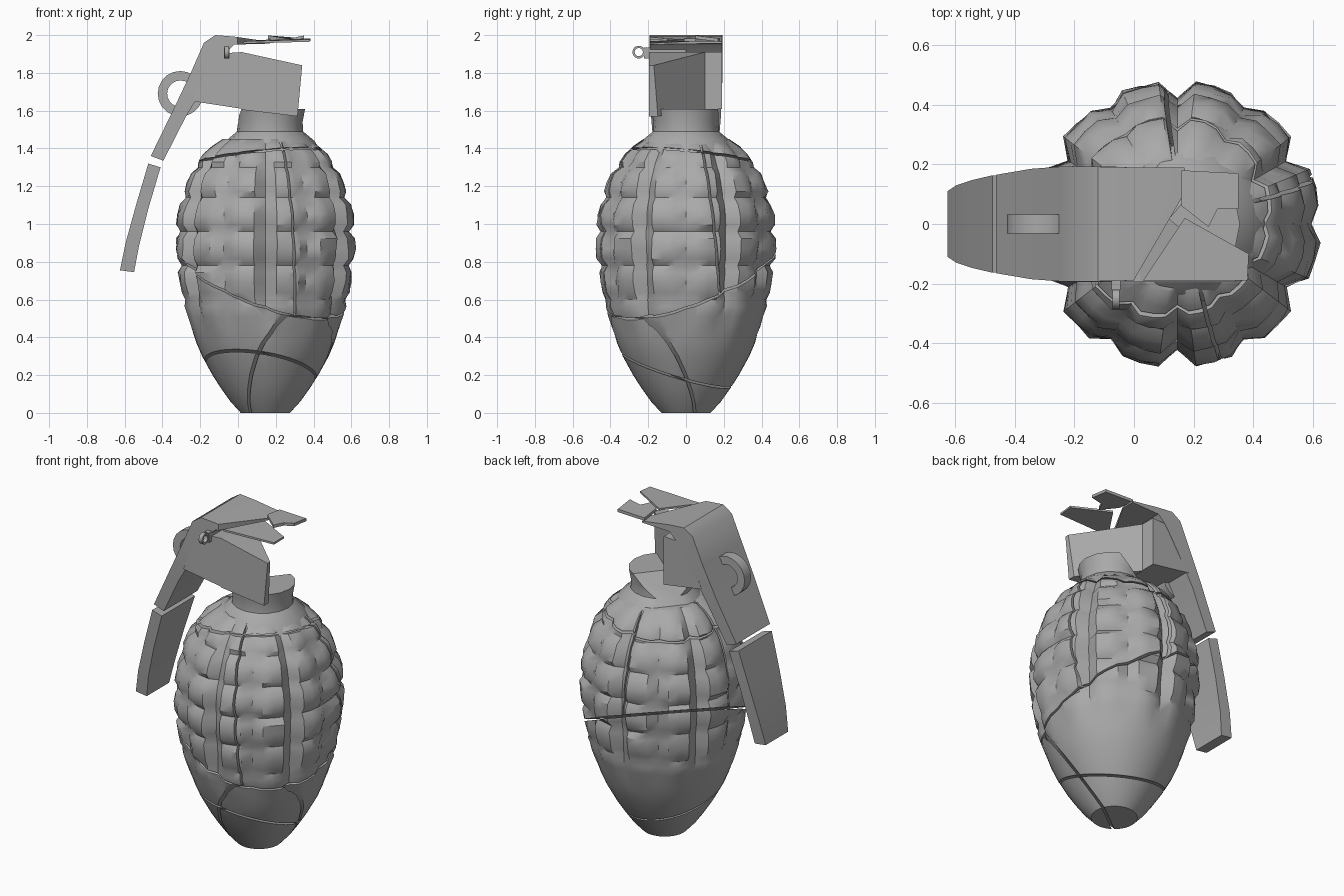
import bpy, bmesh, math, random
from mathutils import Vector

random.seed(4)
if "Cube" in bpy.data.objects:
    bpy.data.objects.remove(bpy.data.objects["Cube"])

grey = bpy.data.materials.new("cast_iron_grey")
grey.use_nodes = True
grey.diffuse_color = (0.4, 0.4, 0.4, 1)
grey.node_tree.nodes["Principled BSDF"].inputs["Base Color"].default_value = (0.4, 0.4, 0.4, 1)

CX = 0.145


def finish(name, bm, angle=35):
    bmesh.ops.recalc_face_normals(bm, faces=bm.faces)
    mesh = bpy.data.meshes.new(name)
    bm.to_mesh(mesh)
    bm.free()
    mesh.materials.append(grey)
    obj = bpy.data.objects.new(name, mesh)
    bpy.context.collection.objects.link(obj)
    bpy.ops.object.select_all(action="DESELECT")
    obj.select_set(True)
    bpy.context.view_layer.objects.active = obj
    bpy.ops.object.shade_smooth_by_angle(angle=math.radians(angle))


def cut(bm, point, normal):
    """Remove what lies on the normal side of a plane and close the cut."""
    geom = bm.verts[:] + bm.edges[:] + bm.faces[:]
    bmesh.ops.bisect_plane(bm, geom=geom, plane_co=point, plane_no=normal,
                           clear_outer=True, dist=1e-5)
    rim = [e for e in bm.edges if e.is_boundary]
    if rim:
        bmesh.ops.holes_fill(bm, edges=rim, sides=0)
    return bm


def loft(rings):
    """Closed solid through rings of equal length."""
    bm = bmesh.new()
    loops = [[bm.verts.new(p) for p in ring] for ring in rings]
    n = len(loops[0])
    for a, b in zip(loops, loops[1:]):
        for i in range(n):
            j = (i + 1) % n
            bm.faces.new((a[i], a[j], b[j], b[i]))
    bm.faces.new(loops[0][::-1])
    bm.faces.new(loops[-1])
    return bm


def prism(profile, y0, y1):
    return loft([[(x, y, z) for x, z in profile] for y in (y0, y1)])


# Body: egg-shaped lathe with rows and columns of raised lobes
PROFILE = [(0, .13), (.06, .185), (.13, .235), (.2, .28), (.3, .335), (.4, .378), (.6, .445),
           (.85, .482), (1.05, .475), (1.25, .415), (1.38, .325), (1.45, .24)]
ROWS = [.42, .6, .78, .96, 1.14, 1.3, 1.44]
COLUMNS, STEPS = 12, 4


def radius(z):
    for (z0, r0), (z1, r1) in zip(PROFILE, PROFILE[1:]):
        if z <= z1:
            return r0 + (r1 - r0) * (z - z0) / (z1 - z0)
    return PROFILE[-1][1]


def groove(t):
    return abs(2 * t - 1) ** 4


def body_ring(z, v=None):
    ring = []
    for i in range(COLUMNS * STEPS):
        a = 2 * math.pi * i / (COLUMNS * STEPS)
        r = radius(z)
        if v is not None:
            # every second upright groove is deep; all fade out near the base
            deep = .12 if (i + 2) // STEPS % 2 else .07
            fade = min(1, max(0, (z - .38) / .3))
            r *= 1 - fade * max(deep * groove(i % STEPS / STEPS), .055 * groove(v))
            r *= 1 + fade * random.uniform(-.015, .012)
        ring.append((CX + r * math.cos(a), r * math.sin(a), z))
    return ring


rings = [body_ring(z) for z in (0, .06, .13, .2, .3, .37)]
for low, high in zip(ROWS, ROWS[1:]):
    rings += [body_ring(low + (high - low) * t, t) for t in (0, .2, .5, .8)]
rings.append(body_ring(1.45, 1))

# Break the body into shards: point, normal, lowest and highest shard centre cut
CRACKS = [
    ((CX, 0, .7), (.35, -.35, 1), 0, 2),
    ((.35, 0, .13), (-.075, .1, .084), 0, .6),
    ((.2, 0, 1), (1, .2, .05), .7, 2),
    ((CX, .08, 1), (-.15, 1, .1), .7, 2),
    ((.1, .1, .19), (.15, .3, 1), 0, .6),
    ((CX, 0, 1.36), (-.1, .1, 1), .8, 2),
]
GAP = .006


def centre(bm):
    zs = [v.co.z for v in bm.verts]
    return (min(zs) + max(zs)) / 2


shards = [loft(rings)]
for point, normal, low, high in CRACKS:
    p, n = Vector(point), Vector(normal).normalized()
    after = []
    for shard in shards:
        if not low <= centre(shard) <= high:
            after.append(shard)
            continue
        for side in (1, -1):
            half = cut(shard.copy(), p - n * side * GAP, n * side)
            if half.faces:
                after.append(half)
            else:
                half.free()
        shard.free()
    shards = after
for i, shard in enumerate(shards):
    finish(f"body_shard_{i + 1}", shard)

# Neck: flared collar with one corner broken away
neck = loft([[(CX + .025 + r * math.cos(k * math.pi / 8), r * math.sin(k * math.pi / 8), z)
              for k in range(16)]
             for z, r in ((1.38, .27), (1.44, .235), (1.49, .175), (1.54, .172), (1.61, .185))])
cut(neck, (.06, .06, 1.53), (-.6, .5, .7))
finish("neck", neck)

# Fuse head: rear block and a wedge left by a slanting break
finish("head_block", prism([(-.24, 1.65), (-.13, 1.9), (.02, 1.91), (.02, 1.61)], -.195, .19))
wedge = prism([(.02, 1.605), (.02, 1.91), (.34, 1.84), (.315, 1.57)], -.195, .15)
cut(wedge, (.34, -.17, 1.7), (.27, .32, 0))
finish("head_wedge", wedge)


# Safety lever: strip swept through (outer point, inner point, half width)
def lever(sections):
    return loft([[(o[0], -w, o[1]), (o[0], w, o[1]), (i[0], w, i[1]), (i[0], -w, i[1])]
                 for o, i, w in sections])


upper = lever([
    ((.17, 1.965), (.17, 1.955), .19),
    ((-.02, 1.992), (-.02, 1.95), .19),
    ((-.12, 2.0), (-.06, 1.91), .192),
    ((-.18, 1.96), (-.09, 1.87), .192),
    ((-.25, 1.8), (-.165, 1.75), .192),
    ((-.345, 1.6), (-.275, 1.57), .185),
    ((-.462, 1.36), (-.395, 1.335), .165)])
cut(upper, (.08, -.05, 1.97), (.86, -.5, 0))
finish("lever_upper", upper)
finish("lever_lower", lever([
    ((-.475, 1.32), (-.41, 1.3), .163),
    ((-.54, 1.1), (-.475, 1.08), .148),
    ((-.595, .9), (-.525, .88), .13),
    ((-.625, .755), (-.55, .745), .11)]))


# Loose splinters of the lever's top end
def splinter(name, outline, thickness):
    finish(name, loft([[(x, y, z + d) for x, y, z in outline] for d in (0, thickness)]))


splinter("lever_splinter_front", [(.03, -.19, 1.955), (.38, -.19, 1.965),
                                  (.385, -.1, 1.97), (.17, .02, 1.965)], .012)
splinter("lever_splinter_back", [(.16, .18, 1.965), (.16, .06, 1.98), (.25, -.01, 1.965),
                                 (.28, .05, 1.965), (.35, .05, 1.98), (.35, .17, 1.965)], .018)


# Pull rings: square-section hoops
def hoop(name, pos, outer, inner, half, axis, sides):
    bm = bmesh.new()
    loops = []
    for k in range(sides):
        a = 2 * math.pi * k / sides
        loop = []
        for r, h in ((outer, -half), (outer, half), (inner, half), (inner, -half)):
            u, w = r * math.cos(a), r * math.sin(a)
            loop.append(bm.verts.new(Vector(pos) + Vector((u, h, w) if axis == "Y" else (h, u, w))))
        loops.append(loop)
    for a, b in zip(loops, loops[1:] + loops[:1]):
        for i in range(4):
            j = (i + 1) % 4
            bm.faces.new((a[i], a[j], b[j], b[i]))
    finish(name, bm)


hoop("lever_loop", (-.305, 0, 1.69), .12, .07, .032, "Y", 20)
hoop("pin_ring", (-.06, -.25, 1.91), .034, .022, .012, "X", 14)

# Pin joining the small ring to the head
finish("pin", prism([(-.075, 1.875), (-.045, 1.875), (-.045, 1.935), (-.075, 1.935)], -.222, .0))
